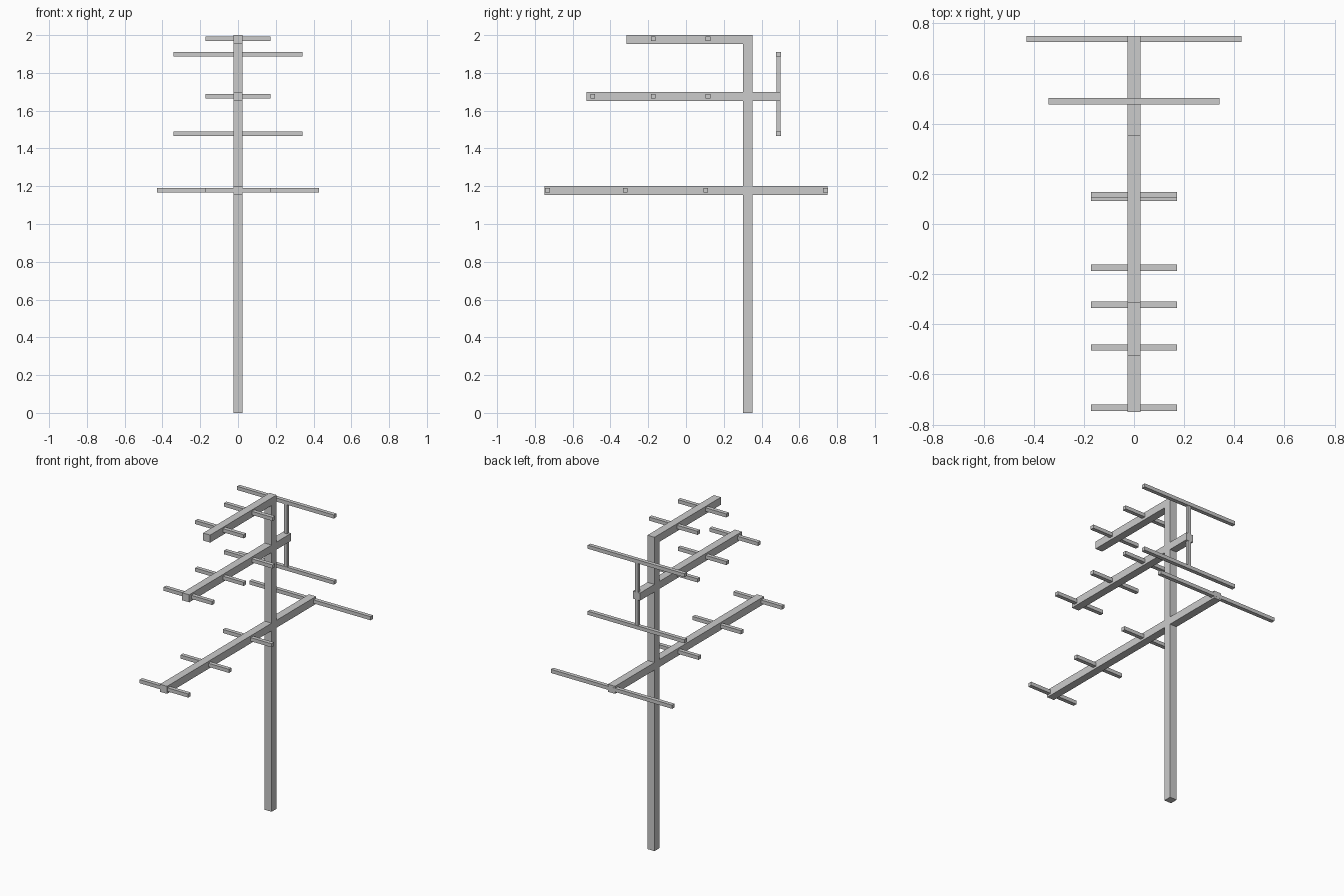
import bpy

if "Cube" in bpy.data.objects:
    bpy.data.objects.remove(bpy.data.objects["Cube"])


def box(name, x, y, z):
    """Box from (min, max) ranges on each axis."""
    bpy.ops.mesh.primitive_cube_add(
        size=1, location=[(a + b) / 2 for a, b in (x, y, z)])
    ob = bpy.context.object
    ob.name = name
    ob.scale = [b - a for a, b in (x, y, z)]
    bpy.ops.object.transform_apply(location=False, rotation=False, scale=True)
    return ob


W = 0.025    # half width of mast and booms
R = 0.0125   # half depth of rods
H = 0.0115   # half height of rods


def rod(name, half_len, y, z):
    return box(name, (-half_len, half_len), (y - R, y + R), (z - H, z + H))


# Mast
MAST_Y = 0.328
box("mast", (-W, W), (MAST_Y - W, MAST_Y + W), (0, 2))

# Booms with their short crosswise rods: name, front, back, height, rod positions
booms = [
    ("upper", -0.316, MAST_Y - W, 1.976, (-0.174, 0.116)),
    ("middle", -0.527, 0.5, 1.676, (-0.493, -0.174, 0.116)),
    ("lower", -0.75, 0.75, 1.178, (-0.733, -0.322, 0.105)),
]
for name, front, back, z, rods in booms:
    box(name + "_boom", (-W, W), (front, back), (z - 0.024, z + 0.024))
    for i, y in enumerate(rods):
        rod(f"{name}_director_{i + 1}", 0.171, y, z + (0.004 if name == "upper" else 0.001))

# Long rear rod of the lower boom
rod("lower_reflector", 0.428, 0.738, 1.178)

# Rear reflector frame on the middle boom
box("reflector_post", (-0.011, 0.011), (0.479, 0.499), (1.466, 1.909))
for name, z in (("top", 1.898), ("bottom", 1.477)):
    rod(f"reflector_{name}_rod", 0.341, 0.49, z)
